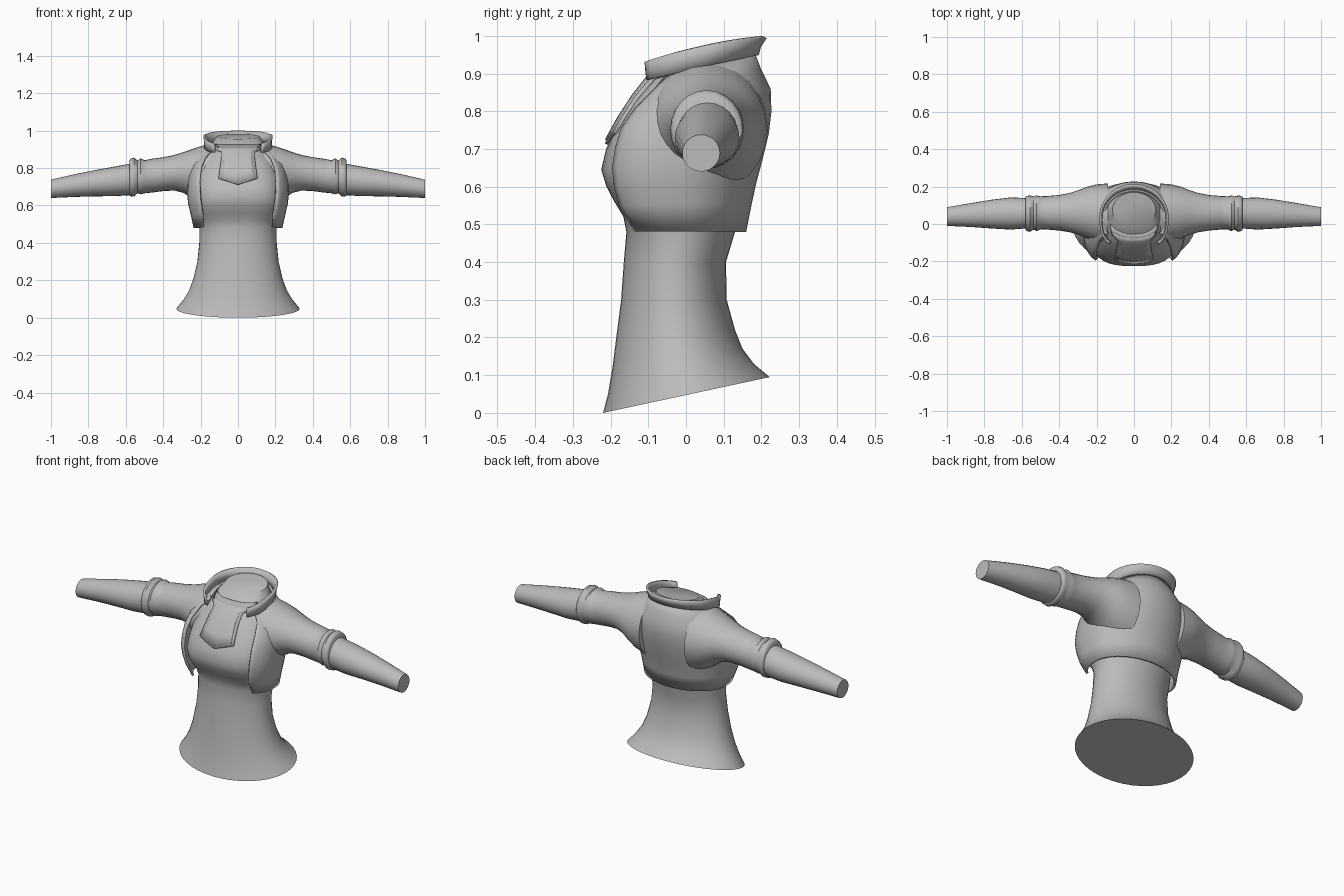
import bpy, bmesh
from math import sin, cos, pi, asin
from mathutils import Vector
from mathutils.bvhtree import BVHTree

cube = bpy.data.objects.get("Cube")
if cube:
    bpy.data.objects.remove(cube)

grey = bpy.data.materials.new("plain grey")
grey.use_nodes = True
grey.diffuse_color = (0.5, 0.5, 0.5, 1)
grey.node_tree.nodes["Principled BSDF"].inputs["Base Color"].default_value = (0.5, 0.5, 0.5, 1)


def finish(name, bm, angle=40, thickness=0, offset=-1):
    """Turn a bmesh into a shaded object, optionally with cloth thickness."""
    bmesh.ops.recalc_face_normals(bm, faces=bm.faces)
    mesh = bpy.data.meshes.new(name)
    bm.to_mesh(mesh)
    bm.free()
    ob = bpy.data.objects.new(name, mesh)
    bpy.context.collection.objects.link(ob)
    mesh.materials.append(grey)
    if thickness:
        mod = ob.modifiers.new("thickness", 'SOLIDIFY')
        mod.thickness, mod.offset = thickness, offset
    bpy.ops.object.select_all(action='DESELECT')
    ob.select_set(True)
    bpy.context.view_layer.objects.active = ob
    bpy.ops.object.shade_smooth_by_angle(angle=angle * pi / 180)
    return ob


def loft(rings, closed=True, caps=True):
    """Skin a list of point rings."""
    bm = bmesh.new()
    rows = [[bm.verts.new(p) for p in ring] for ring in rings]
    n = len(rows[0])
    for a, b in zip(rows, rows[1:]):
        for i in range(n if closed else n - 1):
            j = (i + 1) % n
            bm.faces.new((a[i], a[j], b[j], b[i]))
    if caps:
        bm.faces.new(rows[0])
        bm.faces.new(rows[-1])
    return bm


def torso_ring(zf, zb, yf, yb, w, power=1.0, edge=0, bump=0, n=40):
    """Tilted oval with a boxier front; edge leaves a gap at the front."""
    t0 = asin((edge / w) ** (1 / power)) if edge else 0
    yc, d = (yf + yb) / 2, (yb - yf) / 2
    pts = []
    for i in range(n):
        t = t0 + (2 * pi - 2 * t0) * i / (n - 1 if edge else n)
        s, c = sin(t), cos(t)
        p = power if c > 0 else 1
        x = w * (1 if s > 0 else -1) * abs(s) ** p
        k = (1 if c > 0 else -1) * abs(c) ** p
        pts.append((x, yc - d * k, (zf + zb) / 2 - (zb - zf) / 2 * k + bump * s * s))
    return pts


# Body: flared hem, waist, chest and neck
body_rows = [
    (0, .095, -.22, .222, .33), (.05, .13, -.207, .18, .295),
    (.12, .17, -.195, .15, .262), (.2, .22, -.185, .13, .238),
    (.3, .3, -.172, .108, .217), (.4, .4, -.165, .106, .207),
    (.48, .48, -.158, .13, .207, .9), (.52, .52, -.166, .135, .212, .8),
    (.56, .56, -.19, .14, .222, .72), (.6, .6, -.211, .15, .23, .7),
    (.645, .645, -.225, .165, .235, .7), (.7, .71, -.212, .18, .23, .7),
    (.75, .78, -.187, .19, .222, .7), (.82, .88, -.145, .19, .195, .75),
    (.88, .94, -.1, .175, .15, .85), (.955, .983, -.02, .17, .115),
]
body_mesh = loft([torso_ring(*r) for r in body_rows])
surface = BVHTree.FromBMesh(body_mesh)
finish("body", body_mesh)

# Open jacket wrapping the back and sides
jacket_rows = [
    (.482, .48, -.18, .16, .238, .75, .187), (.55, .56, -.215, .176, .254, .7, .192),
    (.6, .61, -.23, .187, .266, .7, .2), (.65, .67, -.238, .203, .272, .7, .206),
    (.7, .74, -.234, .22, .27, .7, .208), (.75, .8, -.222, .227, .262, .7, .207),
    (.8, .86, -.195, .225, .245, .75, .2), (.85, .91, -.15, .2, .205, .8, .178),
    (.885, .955, -.115, .183, .165, .9, .14),
]
finish("jacket", loft([torso_ring(*r) for r in jacket_rows], closed=False, caps=False),
       thickness=.012)

# Standing collar
collar_rows = [(.878, .952, -.118, .182, .17, .7, .12),
               (.9, .975, -.122, .188, .17, .7, .12, .008),
               (.922, 1, -.128, .204, .173, .7, .125, .012)]
finish("collar", loft([torso_ring(*r) for r in collar_rows], closed=False, caps=False),
       thickness=.012)


def arm_ring(side, x, y0, y1, z0, z1, n=24):
    return [(side * x, (y0 + y1) / 2 + (y1 - y0) / 2 * cos(2 * pi * i / n),
             (z0 + z1) / 2 + (z1 - z0) / 2 * sin(2 * pi * i / n)) for i in range(n)]


# Sleeves with rolled cuffs, and forearms
sleeve_rows = [
    (.14, -.11, .217, .58, .93), (.2, -.1, .212, .605, .917), (.25, -.078, .2, .64, .9),
    (.29, -.06, .184, .667, .886), (.34, -.045, .167, .68, .87), (.4, -.035, .155, .677, .858),
    (.46, -.03, .15, .669, .85), (.5, -.028, .148, .665, .842), (.52, -.038, .153, .66, .852),
    (.537, -.03, .147, .665, .84), (.556, -.042, .153, .647, .856), (.574, -.038, .15, .648, .85),
    (.58, -.03, .145, .653, .84),
]
forearm_rows = [(.56, -.022, .138, .656, .826), (.66, -.03, .142, .65, .808),
                (.76, -.024, .13, .649, .79), (.87, -.016, .112, .646, .768),
                (1, -.01, .09, .64, .738)]
for side, label in ((1, "left"), (-1, "right")):
    finish(label + "_sleeve", loft([arm_ring(side, *r) for r in sleeve_rows]), 50)
    finish(label + "_forearm", loft([arm_ring(side, *r) for r in forearm_rows]))


# Chest bib: layered panels laid on the chest, pointed at the bottom
def bib(name, margin, lift):
    outline = [(.925, .125), (.895, .115), (.885, .088), (.84, .09), (.79, .097), (.745, .104)]
    rows, n = [], 12
    for k, (z, half) in enumerate(outline):
        half -= margin
        row = []
        for i in range(n + 1):
            u = 2 * i / n - 1
            drop = (.033 - margin * .8) * (1 - abs(u)) * max(0, k - 3) / 2
            x, h = u * half, z - drop
            if k == 0:
                h -= margin
            hit = surface.ray_cast(Vector((x, -1, h)), Vector((0, 1, 0)))[0]
            row.append((x, (hit.y if hit else -.05) - lift, h))
        rows.append(row)
    finish(name, loft(rows, closed=False, caps=False), thickness=.012, offset=0)


bib("bib_border", 0, .004)
bib("bib_panel", .013, .009)
